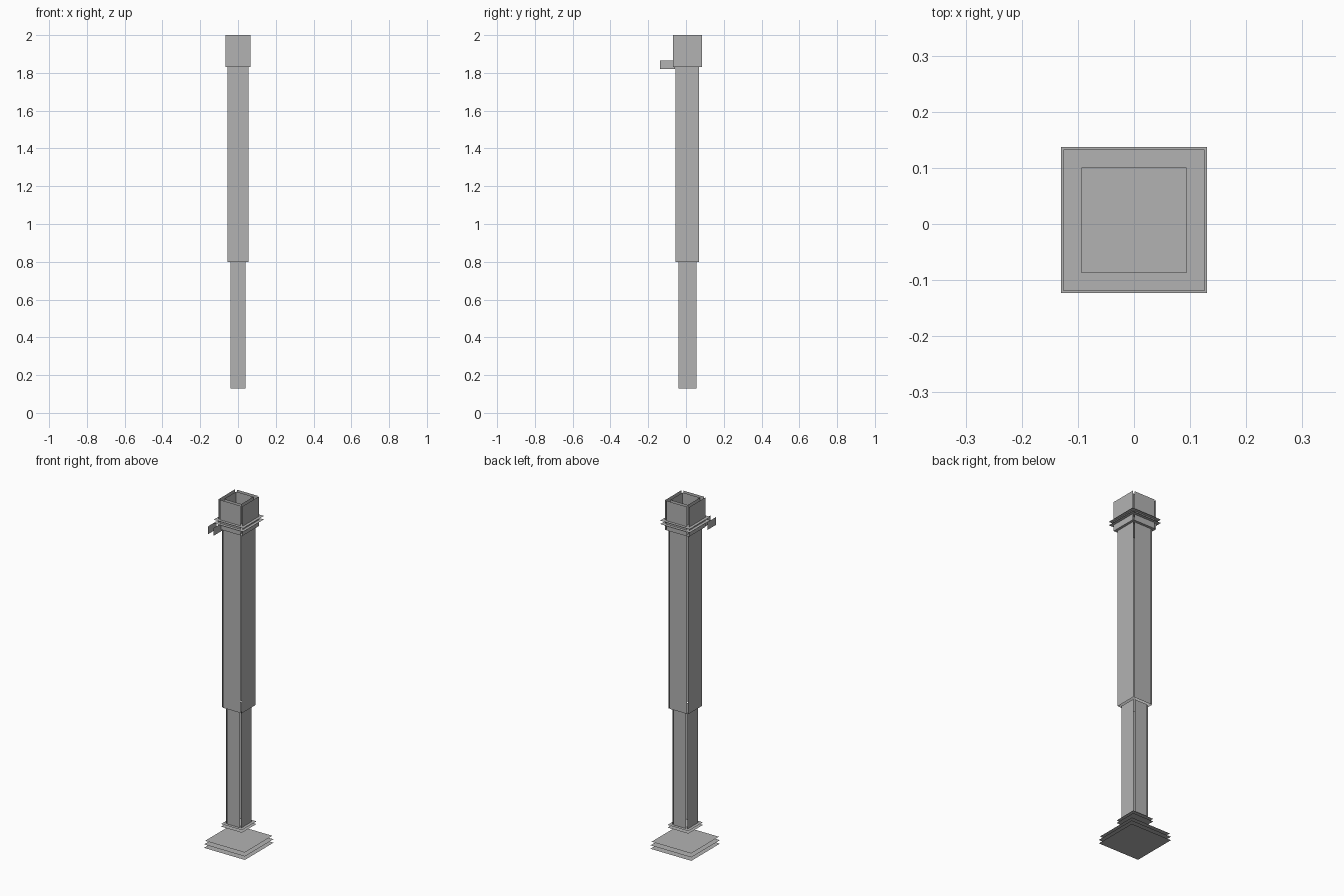
import bpy
from mathutils import Vector

cube = bpy.data.objects.get("Cube")
if cube:
    bpy.data.objects.remove(cube, do_unlink=True)

CY = 0.007  # column centre line in y

steel = bpy.data.materials.new("grey_steel")
steel.use_nodes = True
steel.diffuse_color = (0.45, 0.45, 0.45, 1)
steel.node_tree.nodes["Principled BSDF"].inputs["Base Color"].default_value = (0.45, 0.45, 0.45, 1)


def sheet(name, origin, u, v):
    """One flat rectangle spanned by two edge vectors."""
    o, u, v = Vector(origin), Vector(u), Vector(v)
    mesh = bpy.data.meshes.new(name)
    mesh.from_pydata([o, o + u, o + u + v, o + v], [], [(0, 1, 2, 3)])
    mesh.materials.append(steel)
    obj = bpy.data.objects.new(name, mesh)
    bpy.context.collection.objects.link(obj)


def plate(name, half, z):
    sheet(name, (-half, CY - half, z), (2 * half, 0, 0), (0, 2 * half, 0))


def tube(name, half, front_half, z0, z1):
    """Four upright walls; front and back stop short of the corners."""
    up = (0, 0, z1 - z0)
    sheet(name + "_front", (-front_half, CY - half, z0), (2 * front_half, 0, 0), up)
    sheet(name + "_back", (front_half, CY + half, z0), (-2 * front_half, 0, 0), up)
    sheet(name + "_left", (half, CY - half, z0), (0, 2 * half, 0), up)
    sheet(name + "_right", (-half, CY + half, z0), (0, -2 * half, 0), up)


# stacked base plates
for i, (half, z) in enumerate([(0.13, 0), (0.13, 0.02), (0.126, 0.04)]):
    plate(f"base_plate_{i}", half, z)

# foot flange
for i, z in enumerate((0.115, 0.13)):
    plate(f"foot_flange_{i}", 0.066, z)

# telescoping column
tube("lower_column", 0.048, 0.04, 0.13, 0.8)
tube("upper_column", 0.0625, 0.0555, 0.8, 1.83)

# open head with an inner sleeve
tube("head", 0.0765, 0.066, 1.83, 2.0)
tube("head_sleeve", 0.055, 0.055, 1.83, 2.0)
plate("head_floor", 0.0765, 1.83)

# collar around the head
for i, z in enumerate((1.865, 1.885)):
    plate(f"collar_{i}", 0.094, z)

# side cheeks of the front bracket
for i, x in enumerate((-0.095, -0.06)):
    sheet(f"bracket_cheek_{i}", (x, -0.138, 1.82), (0, 0.08, 0), (0, 0, 0.045))
